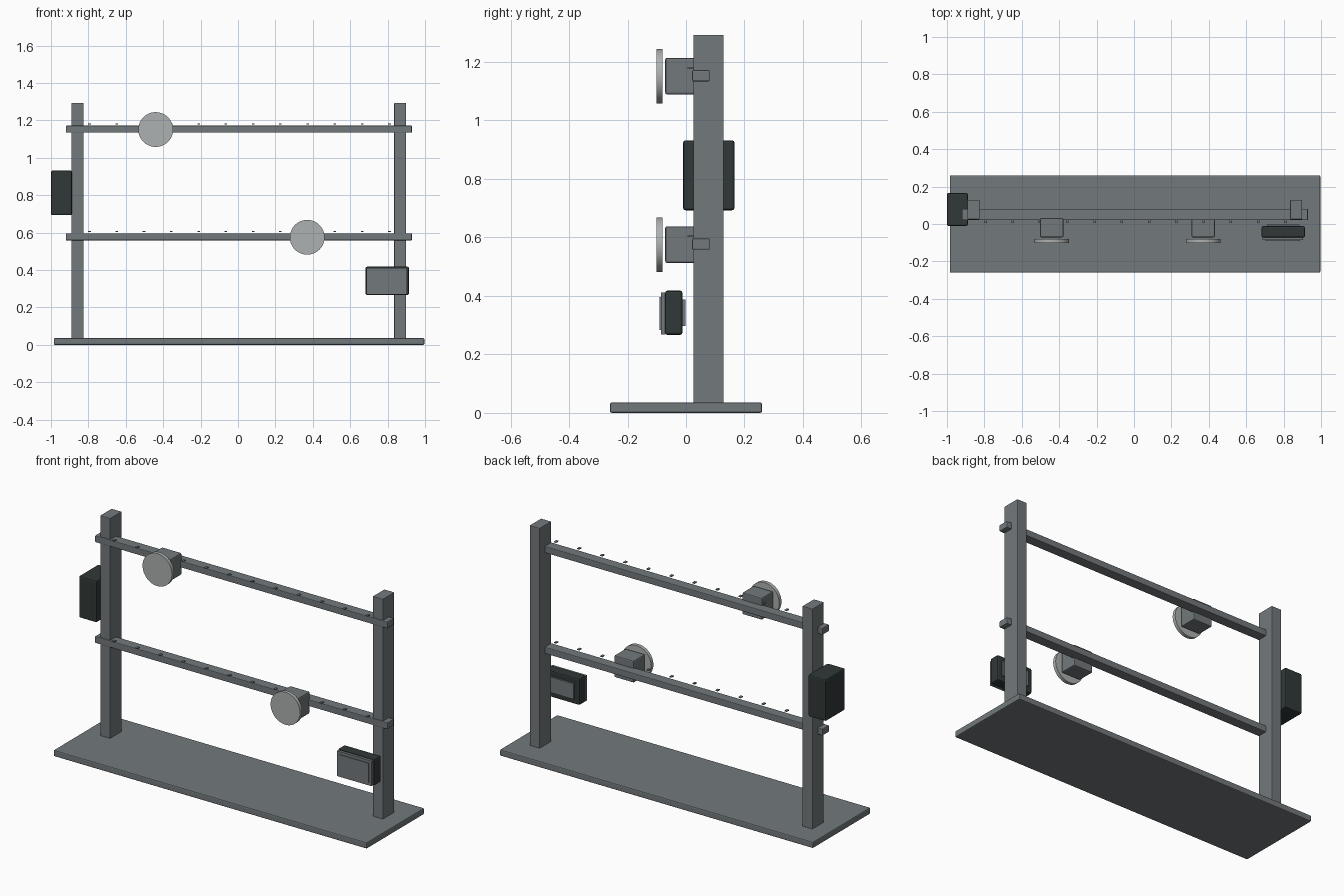
import bpy, bmesh, math

if "Cube" in bpy.data.objects:
    bpy.data.objects.remove(bpy.data.objects["Cube"])


def material(name, rgb):
    m = bpy.data.materials.new(name)
    m.diffuse_color = (*rgb, 1)
    m.use_nodes = True
    m.node_tree.nodes["Principled BSDF"].inputs["Base Color"].default_value = m.diffuse_color
    return m


GREY = material("slate grey", (0.17, 0.19, 0.20))
DARK = material("dark charcoal", (0.030, 0.040, 0.039))
PALE = material("pale grey", (0.42, 0.44, 0.44))


def finish(obj, name, mat, bevel=0.0, segments=2):
    obj.name = name
    obj.data.materials.append(mat)
    if bevel:
        mod = obj.modifiers.new("soft edges", "BEVEL")
        mod.width = bevel
        mod.segments = segments
    return obj


def box(name, x, y, z, mat, bevel=0.0):
    """Box given by its (min, max) extent on each axis."""
    bpy.ops.mesh.primitive_cube_add(size=1)
    obj = bpy.context.object
    for v in obj.data.vertices:
        for i, (lo, hi) in enumerate((x, y, z)):
            v.co[i] = lo + (v.co[i] + 0.5) * (hi - lo)
    return finish(obj, name, mat, bevel)


def disc(name, centre, radius, depth, mat):
    """Round plate facing the front."""
    bpy.ops.mesh.primitive_cylinder_add(vertices=48, radius=radius, depth=depth,
                                        location=centre, rotation=(math.pi / 2, 0, 0))
    obj = finish(bpy.context.object, name, mat)
    bpy.ops.object.shade_smooth_by_angle()
    return obj


# Base plate and posts
box("base_plate", (-0.985, 0.996), (-0.26, 0.26), (0, 0.036), GREY, 0.006)
for side, x in (("left", -0.858), ("right", 0.867)):
    box(side + "_post", (x - 0.032, x + 0.032), (0.025, 0.129), (0.03, 1.293), GREY, 0.003)


def position_marks(name, z):
    """Row of small flat tabs along the front top edge of a rail."""
    bm = bmesh.new()
    for i in range(12):
        ret = bmesh.ops.create_cube(bm, size=1)
        for v in ret["verts"]:
            v.co.x = -0.794 + i * 0.1458 + v.co.x * 0.014
            v.co.y = 0.015 + v.co.y * 0.02
            v.co.z = z + v.co.z * 0.005
    mesh = bpy.data.meshes.new(name)
    bm.to_mesh(mesh)
    bm.free()
    obj = bpy.data.objects.new(name, mesh)
    bpy.context.collection.objects.link(obj)
    finish(obj, name, GREY)


# Rails, each carrying a block with a round target in front
for level, z, x in (("upper", 1.153, -0.440), ("lower", 0.577, 0.370)):
    box(level + "_rail", (-0.92, 0.93), (0.021, 0.081), (z - 0.019, z + 0.019), GREY, 0.004)
    position_marks(level + "_rail_marks", z + 0.028)
    box(level + "_carriage", (x - 0.062, x + 0.062), (-0.071, 0.032),
        (z - 0.064, z + 0.061), GREY, 0.006)
    disc(level + "_target", (x, -0.091, z - 0.002), 0.093, 0.02, PALE)

# Control box on the outside of the left post
box("control_box", (-1.0, -0.888), (-0.01, 0.166), (0.693, 0.932), DARK, 0.008)

# Display unit by the right post
box("display_body", (0.682, 0.914), (-0.072, -0.012), (0.267, 0.418), DARK, 0.008)
box("display_front", (0.686, 0.904), (-0.086, -0.07), (0.268, 0.412), GREY)
box("display_screen", (0.702, 0.888), (-0.09, -0.085), (0.284, 0.396), GREY)
box("display_back_plate", (0.712, 0.886), (-0.013, -0.002), (0.298, 0.387), GREY)
